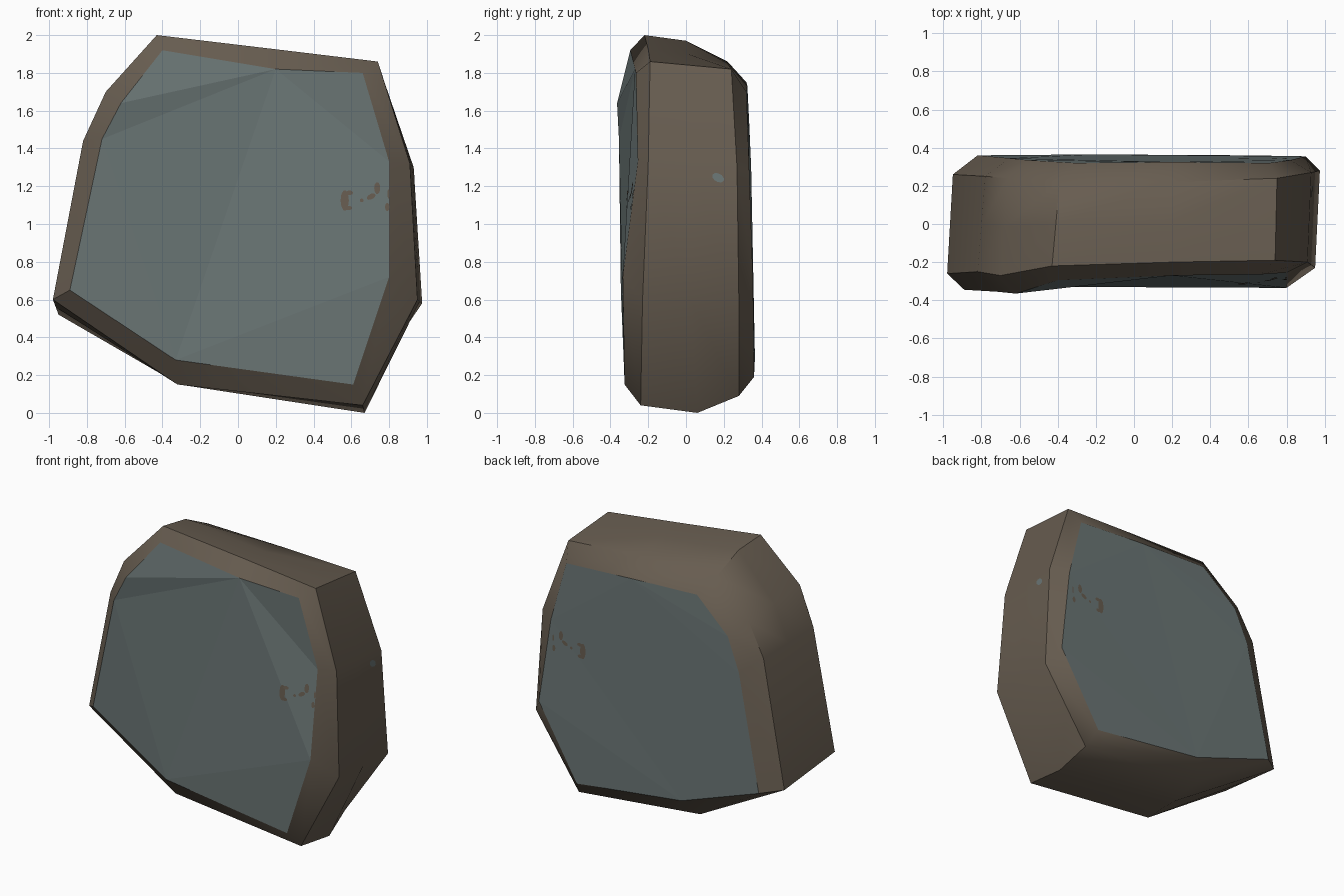
import bpy, bmesh, math
from mathutils import Vector
from mathutils.bvhtree import BVHTree

if "Cube" in bpy.data.objects:
    bpy.data.objects.remove(bpy.data.objects["Cube"])


def material(name, color):
    m = bpy.data.materials.new(name)
    m.diffuse_color = (*color, 1)
    m.use_nodes = True
    m.node_tree.nodes["Principled BSDF"].inputs["Base Color"].default_value = m.diffuse_color
    return m


brown = material("brown_rim", (0.135, 0.108, 0.08))
teal = material("grey_teal_face", (0.145, 0.18, 0.178))

# Outlines run clockwise seen from the front, starting at the upper left peak
front_face = [(-.40, -.295, 1.92), (.20, -.27, 1.82), (.66, -.265, 1.80), (.80, -.255, 1.33),
              (.80, -.335, .72), (.61, -.325, .15), (-.33, -.33, .28), (-.89, -.345, .65),
              (-.72, -.355, 1.45), (-.62, -.365, 1.64)]
front_rim = [(-.43, -.22, 2.0), (.20, -.20, 1.925), (.74, -.19, 1.86), (.91, -.20, 1.32),
             (.95, -.23, .60), (.66, -.24, .04), (-.32, -.24, .15), (-.98, -.26, .60),
             (-.82, -.25, 1.44), (-.70, -.27, 1.70)]
back_rim = [(-.39, .22, 1.86), (.20, .22, 1.85), (.75, .24, 1.82), (.93, .27, 1.30),
            (.975, .28, .58), (.64, .28, .09), (-.30, .27, .18), (-.95, .26, .52),
            (-.78, .25, 1.40), (-.66, .24, 1.62)]
back_face = [(-.31, .32, 1.75), (.20, .325, 1.73), (.71, .32, 1.70), (.82, .335, 1.28),
             (.90, .355, .69), (.60, .36, .19), (-.22, .365, .29), (-.82, .36, .50),
             (-.655, .345, 1.30), (-.56, .335, 1.53)]

# Middle section: halfway between the rims, pushed out at the top and bottom tips
middle = [(Vector(a) + Vector(b)) / 2 for a, b in zip(front_rim, back_rim)]
middle[0].z, middle[1].z = 1.97, 1.90
middle[5] = Vector((.67, .06, 0))
middle[6].z = .15

# Stone slab: loft through the sections, with a teal cap at each end
bm = bmesh.new()
rings = [[bm.verts.new(p) for p in ring]
         for ring in (front_face, front_rim, middle, back_rim, back_face)]
n = len(front_face)
for a, b in zip(rings, rings[1:]):
    for i in range(n):
        j = (i + 1) % n
        bm.faces.new((a[i], a[j], b[j], b[i]))
caps = [bm.faces.new(rings[0]), bm.faces.new(rings[-1])]
for cap in caps:
    cap.material_index = 1
    for e in cap.edges:
        e.smooth = False
bmesh.ops.recalc_face_normals(bm, faces=bm.faces)
bmesh.ops.triangulate(bm, faces=caps)
tree = BVHTree.FromBMesh(bm)
mesh = bpy.data.meshes.new("stone_slab")
bm.to_mesh(mesh)
bm.free()
slab = bpy.data.objects.new("stone_slab", mesh)
bpy.context.collection.objects.link(slab)
mesh.materials.append(brown)
mesh.materials.append(teal)
bpy.context.view_layer.objects.active = slab
slab.select_set(True)
bpy.ops.object.shade_smooth_by_angle(angle=math.radians(42))
for p in mesh.polygons:
    if p.material_index == 1:
        p.use_smooth = False


def patch(name, mat, outline, direction):
    """Thin spot projected onto the slab along a direction (x or y axis)."""
    d = Vector(direction)
    pts = []
    for u, z in outline:
        start = (Vector((u, 0, z)) if d.y else Vector((0, u, z))) - d * 3
        hit = tree.ray_cast(start, d)[0]
        pts.append(hit - d * 0.004)
    me = bpy.data.meshes.new(name)
    face = list(range(len(pts)))
    a, b, c = pts[0], pts[1], pts[2]
    if (b - a).cross(c - b).dot(d) > 0:
        face.reverse()
    me.from_pydata(pts, [], [face])
    me.materials.append(mat)
    ob = bpy.data.objects.new(name, me)
    bpy.context.collection.objects.link(ob)


def oval(x, z, rx, rz, tilt=0, sides=10):
    c, s = math.cos(tilt), math.sin(tilt)
    out = []
    for k in range(sides):
        t = 2 * math.pi * k / sides
        px, pz = rx * math.cos(t), rz * math.sin(t)
        out.append((x + px * c - pz * s, z + px * s + pz * c))
    return out


# Worn brown spots on the front and back faces
worn = [oval(.565, 1.125, .022, .055), oval(.59, 1.165, .02, .012), oval(.585, 1.085, .02, .012),
        oval(.705, 1.145, .025, .014, .5), oval(.737, 1.19, .016, .032), oval(.655, 1.125, .01, .01),
        oval(.79, 1.09, .012, .022), oval(.797, 1.16, .006, .025)]
for side, d in (("front", (0, 1, 0)), ("back", (0, -1, 0))):
    for k, o in enumerate(worn):
        patch(f"{side}_worn_spot_{k}", brown, o, d)

# Teal fleck on the right side
patch("side_fleck", teal, oval(.17, 1.245, .034, .022, -.5), (-1, 0, 0))
